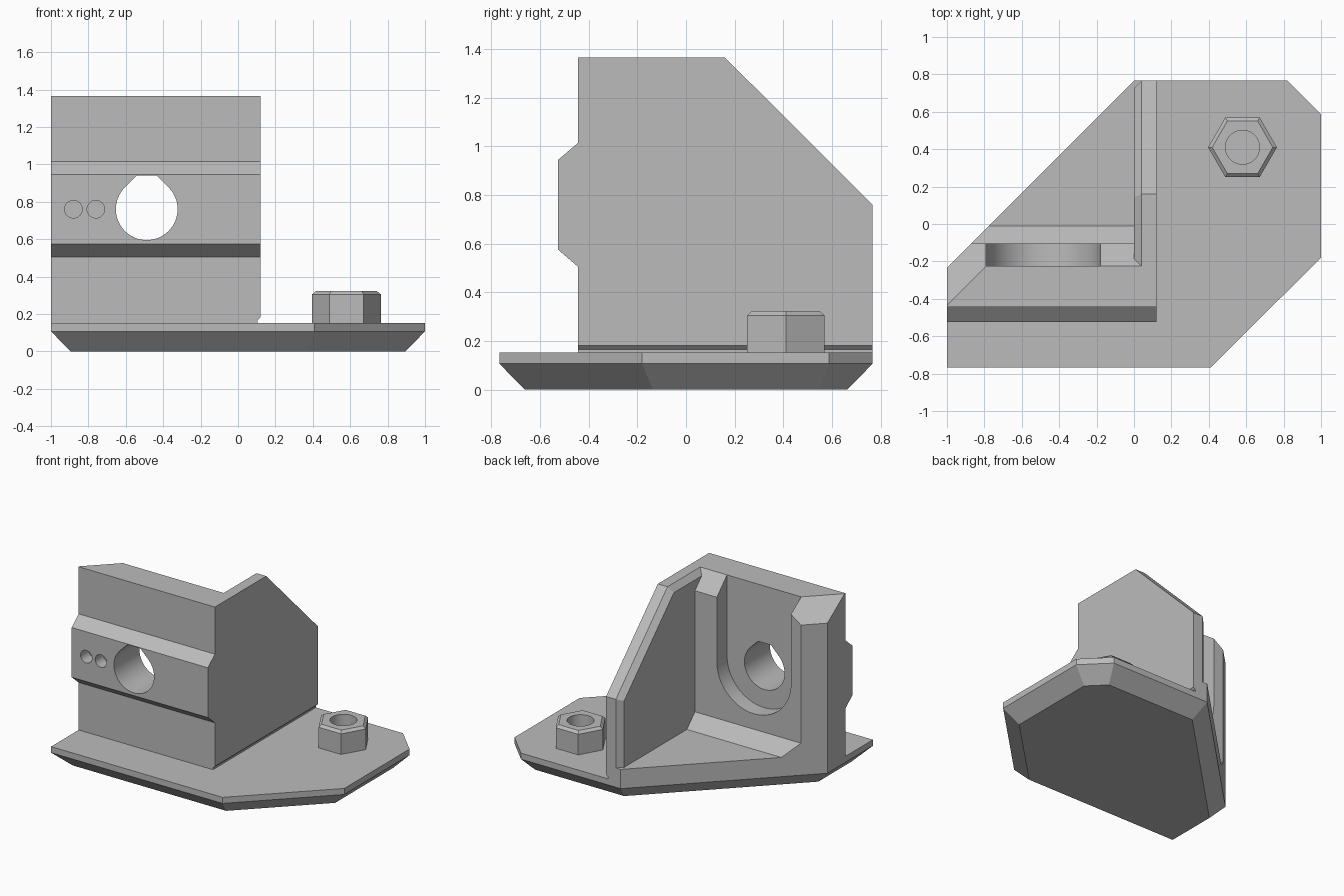
import bpy, bmesh, math

old = bpy.data.objects.get("Cube")
if old:
    bpy.data.objects.remove(old, do_unlink=True)

GREY = (0.5, 0.5, 0.5, 1.0)
mat = bpy.data.materials.new("plain grey")
mat.use_nodes = True
mat.diffuse_color = GREY
mat.node_tree.nodes["Principled BSDF"].inputs["Base Color"].default_value = GREY


def loft(name, rings):
    """Closed solid skinned through rings of equal point count."""
    bm = bmesh.new()
    vs = [[bm.verts.new(p) for p in r] for r in rings]
    n = len(rings[0])
    for a, b in zip(vs, vs[1:]):
        for i in range(n):
            j = (i + 1) % n
            bm.faces.new((a[i], a[j], b[j], b[i]))
    bm.faces.new(vs[0][::-1])
    bm.faces.new(vs[-1])
    bmesh.ops.recalc_face_normals(bm, faces=bm.faces[:])
    me = bpy.data.meshes.new(name)
    bm.to_mesh(me)
    bm.free()
    ob = bpy.data.objects.new(name, me)
    me.materials.append(mat)
    bpy.context.collection.objects.link(ob)
    return ob


def along_x(u, v, w): return (w, u, v)
def along_y(u, v, w): return (u, w, v)
def along_z(u, v, w): return (u, v, w)


def along_diagonal(u, v, w):
    s = math.sqrt(0.5)
    return ((w - u) * s, (w + u) * s, v)


def prism(name, pts, frame, a, b):
    return loft(name, [[frame(u, v, w) for u, v in pts] for w in (a, b)])


def arc(cx, cy, r, a0, a1, n):
    return [(cx + r * math.cos(math.radians(a0 + (a1 - a0) * i / n)),
             cy + r * math.sin(math.radians(a0 + (a1 - a0) * i / n)))
            for i in range(n + 1)]


def circle(cx, cy, r, n=48):
    return arc(cx, cy, r, 0, 360, n)[:-1]


def boolean(ob, tool, op="DIFFERENCE"):
    tool.hide_render = True
    m = ob.modifiers.new("cut", "BOOLEAN")
    m.operation, m.solver, m.object = op, "EXACT", tool
    bpy.context.view_layer.objects.active = ob
    bpy.ops.object.modifier_apply(modifier=m.name)
    bpy.data.objects.remove(tool, do_unlink=True)


def smooth(ob):
    bpy.ops.object.select_all(action="DESELECT")
    ob.select_set(True)
    bpy.context.view_layer.objects.active = ob
    bpy.ops.object.shade_smooth_by_angle(angle=math.radians(25))


def inset(pts, d):
    """Offset a counter-clockwise convex outline inwards by d."""
    out = []
    for i, (x, y) in enumerate(pts):
        (px, py), (nx, ny) = pts[i - 1], pts[(i + 1) % len(pts)]
        la, lb = math.hypot(x - px, y - py), math.hypot(nx - x, ny - y)
        ax, ay = (x - px) / la, (y - py) / la
        bx, by = (nx - x) / lb, (ny - y) / lb
        k = d / (1 + ax * bx + ay * by)
        out.append((x - (ay + by) * k, y + (ax + bx) * k))
    return out


Y = 0.767      # half depth
TOP = 1.365    # bracket height
PLATE = 0.152  # top of base plate

# Base plate with chamfered underside
outline = [(-1, -Y), (0.41, -Y), (1, -0.18), (1, 0.587), (0.82, Y), (0, Y), (-1, Y - 1)]
loft("base_plate", [[(x, y, z) for x, y in pts] for pts, z in (
    (inset(outline, 0.105), 0), (outline, 0.107), (outline, PLATE))])

# Front wall, rail and raised floor share one profile
bracket = prism("bracket", [
    (-0.443, 0.13), (-0.443, 0.505), (-0.525, 0.575), (-0.525, 0.945),
    (-0.443, 1.015), (-0.443, TOP), (-0.105, TOP), (-0.105, 0.345),
    (-0.01, 0.25), (Y, 0.25), (Y, 0.13)], along_x, -1, 0.12)

# Diagonal back corner and its top chamfer
n0 = Y * math.sqrt(0.5)
boolean(bracket, prism("diagonal_cut", [(n0, -1), (2, -1), (2, 2), (n0, 2)],
                       along_diagonal, -3, 3))
boolean(bracket, prism("corner_chamfer_cut", [(0.3, TOP + 0.1), (0.9, TOP - 0.5), (0.9, TOP + 0.1)],
                       along_diagonal, -3, 3))

# Top chamfer beside the slot
boolean(bracket, prism("inner_chamfer_cut",
                       [(-0.325, TOP + 0.1), (0.0, TOP - 0.225), (0.0, TOP + 0.1)],
                       along_x, -0.5, 0.4))

# U-shaped slot in the back of the front wall
boolean(bracket, prism("slot_cut", [(-0.18, 1.6), (-0.79, 1.6)] + arc(-0.485, 0.765, 0.305, 180, 360, 40),
                       along_y, -0.225, 0.1))

# Teardrop through-hole with a flat top
hole = arc(-0.488, 0.76, 0.165, 135, 405, 48) + [(-0.435, 0.94), (-0.541, 0.94)]
boolean(bracket, prism("hole_cut", hole, along_y, -0.8, 0.0))

# Two small blind holes
for x in (-0.88, -0.76):
    boolean(bracket, prism("pin_cut", circle(x, 0.76, 0.047, 32), along_y, -0.7, -0.43))

# Side wall with sloped back and chamfered inner rim
full = [(-0.3, 0.13), (Y, 0.13), (Y, 0.76), (0.16, TOP), (-0.3, TOP)]
c = 0.04
inner = [(-0.3, 0.13), (Y - c, 0.13), (Y - c, 0.743), (0.143, TOP - c), (-0.3, TOP - c)]
side_wall = loft("side_wall", [[(x, y, z) for y, z in pts] for pts, x in (
    (full, 0.12), (full, 0.04), (inner, 0.0))])
boolean(bracket, side_wall, "UNION")

# Relief groove along the foot of the side wall
boolean(bracket, prism("foot_cut", [(0.104, 0.1), (0.104, 0.165), (0.12, 0.181), (0.2, 0.181), (0.2, 0.1)],
                       along_y, -1, 1))
smooth(bracket)

# Hexagonal nut with chamfered top and bore
hexes = ((0.184, 0.145), (0.184, 0.305), (0.162, 0.323))
nut = loft("hex_nut", [[(x, y, z) for x, y in circle(0.58, 0.41, r, 6)] for r, z in hexes])
boolean(nut, prism("bore_cut", circle(0.58, 0.41, 0.091, 40), along_z, 0.16, 0.5))
smooth(nut)
